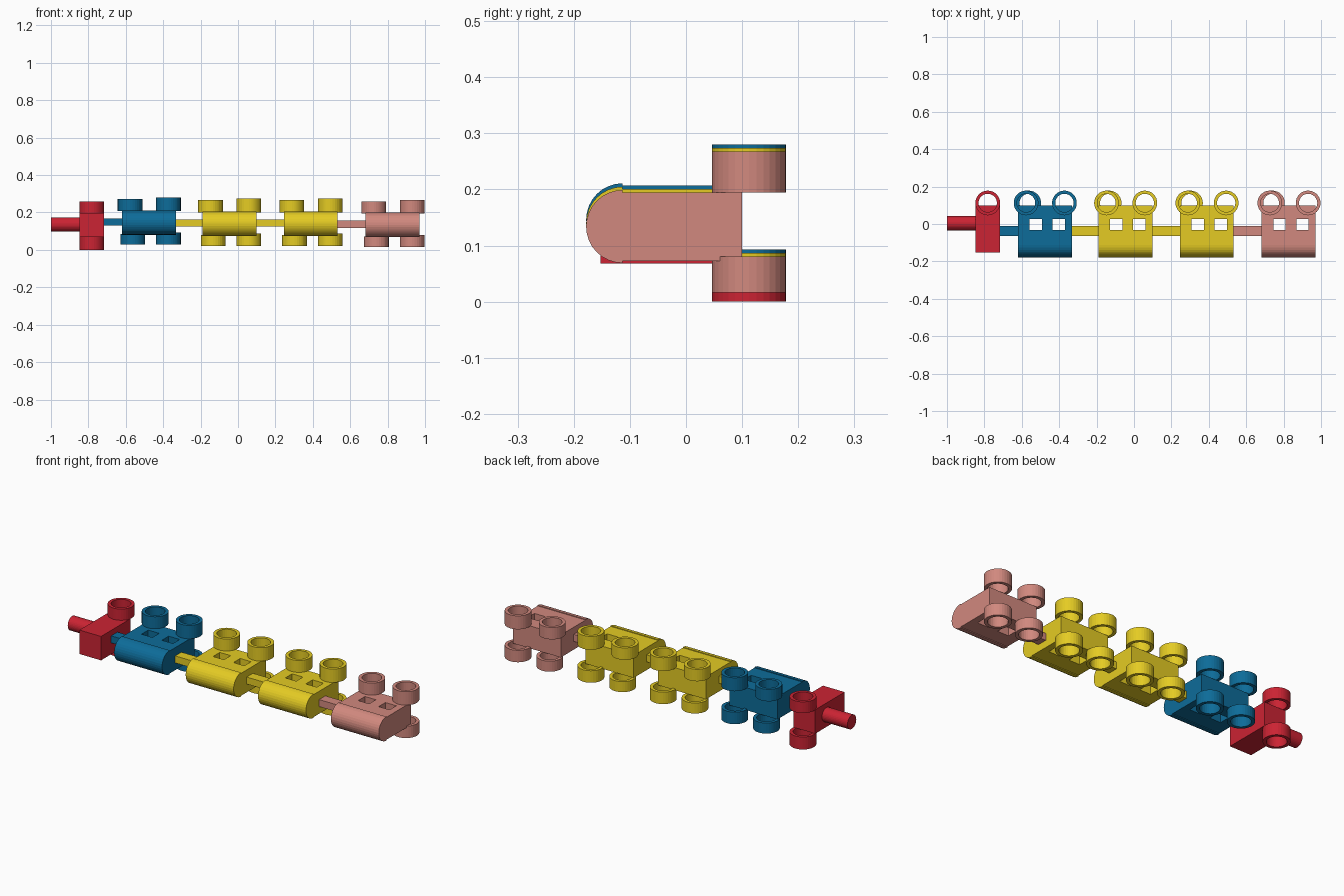
import bpy, bmesh, math
from mathutils import Matrix

if "Cube" in bpy.data.objects:
    bpy.data.objects.remove(bpy.data.objects["Cube"])

def material(name, rgb):
    m = bpy.data.materials.new(name)
    m.diffuse_color = (*rgb, 1)
    m.use_nodes = True
    m.node_tree.nodes["Principled BSDF"].inputs["Base Color"].default_value = m.diffuse_color
    return m

RED = material("red", (0.6, 0.017, 0.033))
BLUE = material("blue", (0.004, 0.15, 0.32))
YELLOW = material("yellow", (0.78, 0.6, 0.017))
PINK = material("pink", (0.64, 0.25, 0.21))

def finish(name, bm, mat):
    bmesh.ops.recalc_face_normals(bm, faces=bm.faces)
    me = bpy.data.meshes.new(name)
    bm.to_mesh(me)
    bm.free()
    ob = bpy.data.objects.new(name, me)
    bpy.context.collection.objects.link(ob)
    if mat:
        me.materials.append(mat)
    return ob

def box(name, lo, hi, mat=None):
    bm = bmesh.new()
    bmesh.ops.create_cube(bm, size=1)
    for v in bm.verts:
        v.co = [(a + b) / 2 + c * (b - a) for a, b, c in zip(lo, hi, v.co)]
    return finish(name, bm, mat)

def wheel(name, x, z0, z1, mat, n=32, y=0.1125, r=0.066, ri=0.049):
    # open tube: ring cross-section swept around the z axis
    bm = bmesh.new()
    rings = []
    for i in range(n):
        a = 2 * math.pi * i / n
        rings.append([bm.verts.new((x + q * math.cos(a), y + q * math.sin(a), z))
                      for q, z in ((r, z0), (r, z1), (ri, z1), (ri, z0))])
    for i in range(n):
        p, q = rings[i], rings[(i + 1) % n]
        for k in range(4):
            bm.faces.new((p[k], q[k], q[(k + 1) % 4], p[(k + 1) % 4]))
    return finish(name, bm, mat)

def car(name, x, zc, mat, link_from):
    # body: box with a slightly proud half-round front
    bm = bmesh.new()
    h, r, ym = 0.061, 0.065, -0.113
    prof = [(0.1, -h), (0.1, h), (ym, h)]
    prof += [(ym - r * math.sin(math.pi * i / 16), r * math.cos(math.pi * i / 16)) for i in range(17)]
    prof.append((ym, -h))
    face = bm.faces.new([bm.verts.new((x, y, zc + z)) for y, z in prof])
    ext = bmesh.ops.extrude_face_region(bm, geom=[face])["geom"]
    bmesh.ops.translate(bm, vec=(0.288, 0, 0),
                        verts=[g for g in ext if isinstance(g, bmesh.types.BMVert)])
    body = finish(name + "_body", bm, mat)
    # two square windows straight through
    for i, dx in enumerate((0.062, 0.185)):
        cut = box(f"{name}_window_cutter_{i}", (x + dx, -0.032, zc - 0.2), (x + dx + 0.066, 0.026, zc + 0.2))
        cut.hide_render = True
        cut.hide_viewport = True
        mod = body.modifiers.new("window", "BOOLEAN")
        mod.object, mod.operation, mod.solver = cut, "DIFFERENCE", "EXACT"
    # wheels: the left pair is a little shorter
    wheel(name + "_wheel_top_left", x + 0.043, zc + h, zc + 0.126, mat)
    wheel(name + "_wheel_bottom_left", x + 0.057, zc - 0.118, zc - h, mat)
    wheel(name + "_wheel_top_right", x + 0.248, zc + h, zc + 0.134, mat)
    wheel(name + "_wheel_bottom_right", x + 0.248, zc - 0.118, zc - 0.053, mat)
    # coupling bar to the car on the left
    box(name + "_coupling", (link_from, -0.065, zc - 0.016), (x, -0.011, zc + 0.022), mat)

# end block with pin
box("end_block", (-0.847, -0.152, 0.068), (-0.717, 0.1, 0.198), RED)
wheel("end_wheel_top", -0.782, 0.198, 0.259, RED)
wheel("end_wheel_bottom", -0.782, 0, 0.068, RED)
bm = bmesh.new()
bmesh.ops.create_cone(bm, cap_ends=True, segments=32, radius1=0.038, radius2=0.038, depth=0.155,
                      matrix=Matrix.Translation((-0.9225, 0.004, 0.136)) @ Matrix.Rotation(math.pi / 2, 4, 'Y'))
finish("end_pin", bm, RED)

# cars
car("blue_car", -0.62, 0.146, BLUE, -0.717)
car("yellow_car_a", -0.19, 0.14, YELLOW, -0.332)
car("yellow_car_b", 0.245, 0.14, YELLOW, 0.098)
car("pink_car", 0.683, 0.134, PINK, 0.533)
